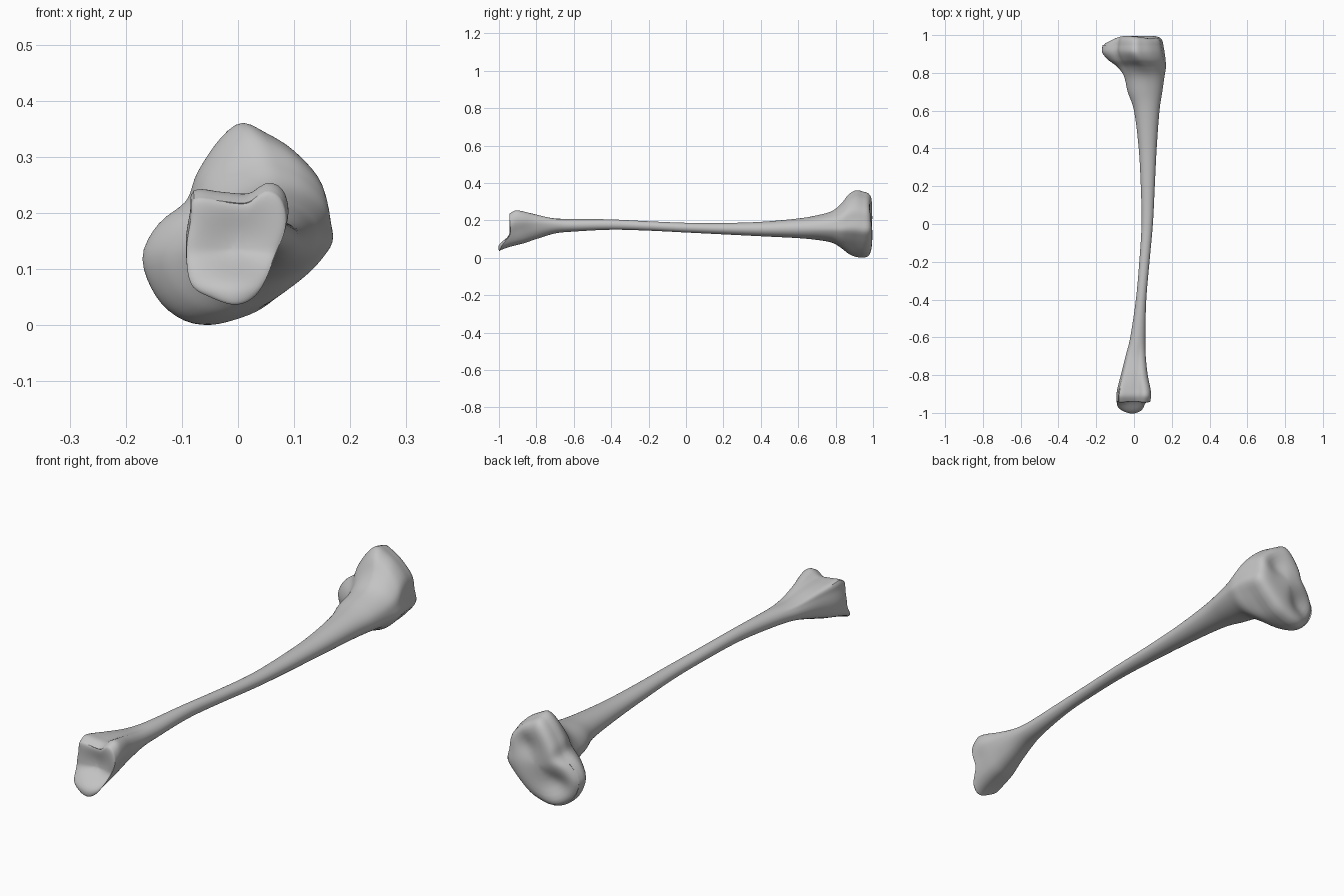
import bpy
import bmesh
from math import sin, cos, pi, exp, atan2
from mathutils import Vector

SIDES = 72
STEPS = 8

if "Cube" in bpy.data.objects:
    bpy.data.objects.remove(bpy.data.objects["Cube"])

# Joint outlines seen end-on, hundredths of a unit (x, z)
narrow_outline = [(-8, 24), (-3, 23.5), (2, 23.2), (5, 25.5), (8, 24), (9, 19), (7, 13),
                  (4, 6), (0, 3.5), (-5, 5), (-8.5, 7.5), (-9.3, 14), (-8.5, 20)]
wide_outline = [(1, 36.2), (5, 34.5), (10, 31.5), (15, 26), (16, 20), (17, 15), (14, 11),
                (10, 7), (5, 3), (0, 1), (-5, 0), (-10, 1), (-14.5, 5), (-17, 12),
                (-14, 18), (-9, 22), (-7, 27), (-3, 33)]

# Stations along the bone: y, x range, z range (hundredths), share of joint outline
stations = [
    (-94, -9.2, 8.6, 3.6, 24, 1), (-91, -9.3, 9, 5.5, 25.5, 1),
    (-87, -8.8, 8.8, 7.5, 25, .9), (-80, -7, 7.5, 10, 23.5, .6),
    (-70, -4.5, 6.4, 13, 21.3, .3), (-60, -2, 6, 14, 20.8, 0),
    (-40, 1, 6.5, 15, 20.5, 0), (-20, 2.8, 8.2, 14.5, 19.5, 0),
    (0, 4, 10, 13.5, 18.7, 0), (20, 3.6, 11, 12.5, 18.6, 0),
    (40, 2.5, 12, 11.5, 19.2, 0), (60, 0, 13.5, 10.5, 21, 0),
    (70, -3.5, 15, 9.5, 22.7, .1), (78, -5.5, 16.2, 8, 25, .25),
    (83, -9, 17, 5, 29, .55), (87, -14, 16.8, 2, 34, .85),
    (91, -17, 16.3, .4, 36.2, 1), (95, -16.6, 15.6, 0, 35.4, 1)]


def spline(p, q, r, s, t):
    """Smooth interpolation between q and r."""
    return q + .5 * t * (r - p + t * (2 * p - 5 * q + 4 * r - s + t * (3 * (q - r) + s - p)))


def smooth(t):
    t = min(max(t, 0), 1)
    return t * t * (3 - 2 * t)


def unit_outline(points):
    """Resample an outline by angle, scaled to the unit square."""
    lows = [min(p[i] for p in points) for i in range(2)]
    highs = [max(p[i] for p in points) for i in range(2)]
    unit = [Vector([(2 * p[i] - lows[i] - highs[i]) / (highs[i] - lows[i]) for i in range(2)])
            for p in points]
    n = len(unit)
    dense = [spline(unit[k - 1], unit[k], unit[(k + 1) % n], unit[(k + 2) % n], j / 20)
             for k in range(n) for j in range(20)]
    result = []
    for k in range(SIDES):
        ray = Vector((cos(2 * pi * k / SIDES), sin(2 * pi * k / SIDES)))
        result.append(min(dense, key=lambda v: abs(atan2(ray.x * v.y - ray.y * v.x, ray.dot(v)))))
    return result


circle = [Vector((cos(2 * pi * k / SIDES), sin(2 * pi * k / SIDES))) for k in range(SIDES)]
narrow = unit_outline(narrow_outline)
wide = unit_outline(wide_outline)


def section(values):
    y, x0, x1, z0, z1, share = values
    joint = narrow if y < 0 else wide
    share = min(max(share, 0), 1)
    ring = []
    for base, end in zip(circle, joint):
        p = base.lerp(end, share)
        ring.append(Vector(((x0 + x1 + p.x * (x1 - x0)) / 200, y / 100,
                            (z0 + z1 + p.y * (z1 - z0)) / 200)))
    return ring


def dent(p, x, z, radius):
    return exp(-((p.x - x) ** 2 + (p.z - z) ** 2) / radius ** 2)


def shape_joint(p):
    """Low spur at the narrow end, tilted rim at the wide end."""
    q = p.copy()
    if p.y < -.85:
        near = smooth((-.85 - p.y) / .09)
        q.y -= near * .058 * smooth((.135 - p.z) / .075) * dent(p, -.01, p.z, .1)
    return q


# Rings along the shaft
rings = []
last = len(stations) - 1
for i in range(last):
    quad = [stations[min(max(i + d, 0), last)] for d in (-1, 0, 1, 2)]
    for j in range(STEPS):
        rings.append(section([spline(*column, j / STEPS) for column in zip(*quad)]))
rings.append(section(stations[last]))


def cap(ring, wide_end):
    """Rounded rim closing into a dished joint face."""
    middle = sum(ring, Vector()) / SIDES
    result = []
    for scale in (.985, .95, .9, .82, .72, .6, .48, .36, .24, .12, .04):
        loop = []
        for p in ring:
            q = middle.lerp(p, scale)
            rim = (1 - scale ** 8) ** .5
            if wide_end:
                q.y += rim * .047
                q.y -= .036 * dent(q, -.075, .1, .055) + .022 * dent(q, .055, .235, .05)
                q.y -= .022 * smooth((-.06 - q.x) / .1)
            else:
                q.y -= rim * .008
                q.y += .018 * dent(q, 0, .15, .06)
            loop.append(q)
        result.append(loop)
    return result


rings = cap(rings[0], False)[::-1] + rings + cap(rings[-1], True)

# Bone mesh
bm = bmesh.new()
loops = [[bm.verts.new(shape_joint(p)) for p in ring] for ring in rings]
for a, b in zip(loops, loops[1:]):
    for k in range(SIDES):
        n = (k + 1) % SIDES
        bm.faces.new((a[k], a[n], b[n], b[k]))
bm.faces.new(loops[0])
bm.faces.new(loops[-1])
bmesh.ops.recalc_face_normals(bm, faces=bm.faces)
mesh = bpy.data.meshes.new("shin_bone")
bm.to_mesh(mesh)
bm.free()
bone = bpy.data.objects.new("shin_bone", mesh)
bpy.context.collection.objects.link(bone)

# Soften the lofted surface
relax = bone.modifiers.new("soften", 'SMOOTH')
relax.factor = .5
relax.iterations = 3

# Colour
grey = bpy.data.materials.new("bone grey")
grey.use_nodes = True
colour = (.55, .55, .55, 1)
grey.diffuse_color = colour
grey.node_tree.nodes["Principled BSDF"].inputs["Base Color"].default_value = colour
mesh.materials.append(grey)

bpy.context.view_layer.objects.active = bone
bone.select_set(True)
bpy.ops.object.shade_smooth_by_angle(angle=pi / 4)
